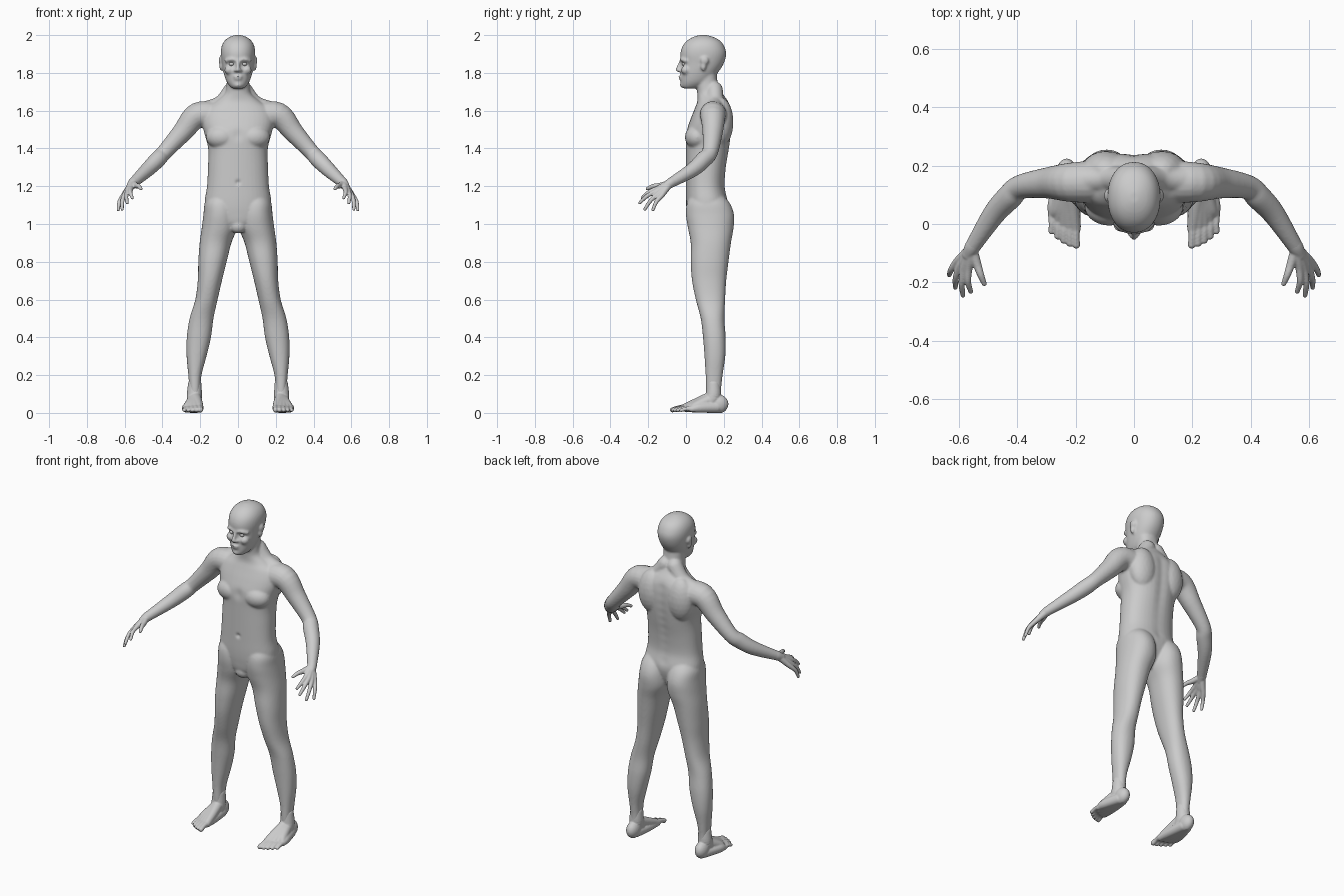
import bpy, bmesh, math
from mathutils import Vector, Matrix


def spline(rows, n=5):
    """Catmull-Rom resampling of rows of numbers."""
    out = []
    for i in range(len(rows) - 1):
        a, b = rows[max(i - 1, 0)], rows[i]
        c, d = rows[i + 1], rows[min(i + 2, len(rows) - 1)]
        for k in range(n):
            t = k / n
            out.append([q + .5 * t * (r - p + t * (2*p - 5*q + 4*r - s + t * (3*(q - r) + s - p)))
                        for p, q, r, s in zip(a, b, c, d)])
    return out + [list(rows[-1])]


def skin(bm, rings):
    """Closed skin over a list of rings of points."""
    vs = [[bm.verts.new(p) for p in r] for r in rings]
    n = len(vs[0])
    for a, b in zip(vs, vs[1:]):
        for i in range(n):
            bm.faces.new((a[i], a[(i+1) % n], b[(i+1) % n], b[i]))
    bm.faces.new(vs[0][::-1])
    bm.faces.new(vs[-1])


def loft(bm, rows, power=2.2, n=40):
    """Horizontal superellipse sections: z, x min, x max, y min, y max."""
    rings = []
    for z, x0, x1, y0, y1 in spline(rows):
        ring = []
        for i in range(n):
            a = 2 * math.pi * (i + .5) / n
            c, s = math.cos(a), math.sin(a)
            px = math.copysign(abs(c) ** (2 / power), c)
            py = math.copysign(abs(s) ** (2 / power), s)
            ring.append(((x0+x1)/2 + px*(x1-x0)/2, (y0+y1)/2 + py*(y1-y0)/2, z))
        rings.append(ring)
    skin(bm, rings)


def blob(bm, c, r):
    m = Matrix.Translation(c) @ Matrix.Diagonal((*r, 1))
    bmesh.ops.create_icosphere(bm, subdivisions=3, radius=1, matrix=m)


def tube(bm, rows, n=20):
    """Round-ended limb through points x, y, z, radius."""
    pts = spline(rows)
    rings = []
    for i, p in enumerate(pts):
        t = Vector(pts[min(i+1, len(pts)-1)][:3]) - Vector(pts[max(i-1, 0)][:3])
        u = t.cross(Vector((.31, .2, .93))).normalized()
        v = t.cross(u).normalized()
        rings.append([Vector(p[:3]) + p[3] * (u*math.cos(2*math.pi*k/n) + v*math.sin(2*math.pi*k/n))
                      for k in range(n)])
    skin(bm, rings)
    for p in (rows[0], rows[-1]):
        blob(bm, p[:3], (p[3],) * 3)


def mirror(bm):
    d = bmesh.ops.duplicate(bm, geom=bm.verts[:] + bm.edges[:] + bm.faces[:])["geom"]
    for v in d:
        if isinstance(v, bmesh.types.BMVert):
            v.co.x *= -1


def fuse(name, bm, voxel, smooth, dents=()):
    """Merge all pieces into one smooth skin, then press in the dents."""
    bmesh.ops.recalc_face_normals(bm, faces=bm.faces)
    src = bpy.data.meshes.new(name + "_pieces")
    bm.to_mesh(src)
    bm.free()
    ob = bpy.data.objects.new(name, src)
    bpy.context.collection.objects.link(ob)
    mod = ob.modifiers.new("fuse", 'REMESH')
    mod.mode, mod.voxel_size = 'VOXEL', voxel
    mod = ob.modifiers.new("relax", 'SMOOTH')
    mod.factor, mod.iterations = .5, smooth
    me = bpy.data.meshes.new_from_object(ob.evaluated_get(bpy.context.evaluated_depsgraph_get()))
    ob.modifiers.clear()
    ob.data = me
    for v in me.vertices:
        for x, y, z, r, push in dents:
            d = (Vector((abs(v.co.x), v.co.y, v.co.z)) - Vector((x, y, z))).length_squared / r**2
            if d < 6:
                v.co.y += push * math.exp(-d)
        v.co.z = min(max(v.co.z, 0), 2)
    me.shade_smooth()
    return ob


# Body: paired pieces
bm = bmesh.new()
loft(bm, [(1.16, .02, .15, .03, .19), (1.11, .008, .176, .005, .232), (1.05, .003, .183, .0, .254),
          (.98, .004, .192, .01, .252), (.9, .035, .203, .025, .238), (.8, .06, .21, .025, .225),
          (.7, .085, .213, .032, .213), (.6, .108, .226, .052, .207), (.5, .13, .256, .078, .203),
          (.4, .143, .271, .09, .21), (.3, .167, .272, .098, .208), (.2, .193, .263, .104, .194),
          (.12, .2, .257, .106, .186), (.04, .205, .255, .11, .19)])
tube(bm, [(.11, .145, 1.57, .075), (.215, .143, 1.575, .068), (.295, .141, 1.485, .054),
          (.39, .127, 1.38, .042), (.425, .095, 1.342, .044), (.48, .035, 1.287, .039),
          (.555, -.08, 1.218, .027)])                                   # arm
tube(bm, [(.03, .15, 1.71, .045), (.09, .155, 1.635, .045), (.19, .15, 1.595, .05)])   # trapezius
blob(bm, (.085, .06, 1.46), (.085, .066, .065))                         # chest
blob(bm, (.095, .185, 1.54), (.085, .066, .13))                         # shoulder blade
blob(bm, (.092, .098, 1.865), (.011, .022, .022))                       # ear
blob(bm, (.089, .092, 1.835), (.01, .015, .024))
tube(bm, [(.012, -.024, 1.868, .01), (.04, -.02, 1.87, .01), (.062, .0, 1.863, .01)])  # brow
blob(bm, (.045, .0, 1.815), (.027, .027, .025))                         # cheek
blob(bm, (.012, -.033, 1.812), (.01, .012, .008))                       # nostril
mirror(bm)

# Body: torso with neck
loft(bm, [(z, -w, w, a, b) for z, w, a, b in (
    (.96, .04, .05, .15), (1.0, .1, .015, .19), (1.06, .168, .004, .215), (1.12, .176, .0, .222),
    (1.2, .164, .0, .206), (1.3, .159, .0, .213), (1.4, .158, .0, .23), (1.48, .178, .0, .24),
    (1.55, .192, .022, .243), (1.61, .175, .046, .238), (1.65, .12, .06, .222),
    (1.69, .072, .06, .195), (1.74, .06, .055, .17), (1.8, .062, .06, .162))], 2.3)
blob(bm, (0, .045, .99), (.045, .035, .04))

# Body: head
loft(bm, [(z, -w, w, a, b) for z, w, a, b in (
    (1.717, .026, -.012, .05), (1.728, .042, -.025, .09), (1.755, .061, -.028, .13),
    (1.8, .076, -.028, .168), (1.85, .085, -.026, .2), (1.9, .091, -.03, .213),
    (1.94, .087, -.019, .203), (1.97, .071, .005, .181), (1.99, .045, .038, .145),
    (2.001, .012, .075, .107))], 2.15)
tube(bm, [(0, -.026, 1.865, .008), (0, -.036, 1.84, .009), (0, -.044, 1.817, .012)])   # nose
blob(bm, (0, -.026, 1.78), (.025, .014, .006))                          # lips
blob(bm, (0, -.024, 1.768), (.022, .014, .007))
blob(bm, (0, -.016, 1.737), (.022, .017, .016))                         # chin
dents = [(.034, -.027, 1.847, .015, .011), (0, 0, 1.22, .012, .009), (0, .01, 1.47, .03, .008)]
dents += [(0, .235, 1.15 + .05 * i, .03, -.006) for i in range(10)]     # spine groove
fuse("body", bm, .0065, 5, dents)

# Eyes
bm = bmesh.new()
blob(bm, (.034, -.009, 1.847), (.014, .013, .011))
mirror(bm)
fuse("eyes", bm, .003, 1)

# Hands: each finger runs wrist, knuckle, middle joint, tip
bm = bmesh.new()
for knuckle, tip in (((.568, -.155, 1.186), (.560, -.232, 1.138)),
                     ((.584, -.157, 1.174), (.587, -.245, 1.112)),
                     ((.598, -.147, 1.160), (.613, -.218, 1.078)),
                     ((.609, -.131, 1.148), (.634, -.175, 1.075))):
    k, t = Vector(knuckle), Vector(tip)
    w = Vector((.557, -.085, 1.216)).lerp(k, .12)
    j = k.lerp(t, .5) + Vector((.006, -.004, .006))
    tube(bm, [(*w, .02), (*w.lerp(k, .6), .0165), (*k, .0135), (*j, .011), (*t, .0085)])
tube(bm, [(.54, -.057, 1.232, .027), (.555, -.08, 1.218, .027), (.568, -.105, 1.202, .022)])
tube(bm, [(.553, -.095, 1.212, .018), (.538, -.14, 1.203, .015), (.526, -.175, 1.2, .012),
          (.514, -.205, 1.187, .009)])
mirror(bm)
fuse("hands", bm, .0037, 4)

# Feet: rays fan from ankle and heel to the five toes
bm = bmesh.new()
blob(bm, (.231, .172, .047), (.037, .053, .05))
tube(bm, [(.229, .146, .15, .036), (.231, .145, .09, .041), (.232, .13, .06, .038)])
for i in range(5):
    f = i / 4
    ball = (.202 + .078 * f, -.012 + .045 * f * f, .026 - .006 * f)
    tip = (.198 + .086 * f, -.071 + .045 * f ** 1.6, .016 - .002 * f)
    r = .02 - .004 * f
    tube(bm, [(.226 + .012 * f, .13, .083 - .012 * f, .03), (.212 + .05 * f, .055, .053 - .016 * f, .025),
              (*ball, r)])
    tube(bm, [(.222 + .02 * f, .16, .03, .03), (.21 + .06 * f, .07, .027, .026), (*ball, r)])
    mid = [(a + b) / 2 for a, b in zip(ball, tip)]
    tube(bm, [(*ball, r), (mid[0], mid[1], mid[2] + .005, .013 - .002 * f), (*tip, .014 - .004 * f)])
for x, z in ((.204, .1), (.256, .09)):                                  # ankle bones
    blob(bm, (x, .142, z), (.012, .018, .018))
mirror(bm)
fuse("feet", bm, .004, 4)
